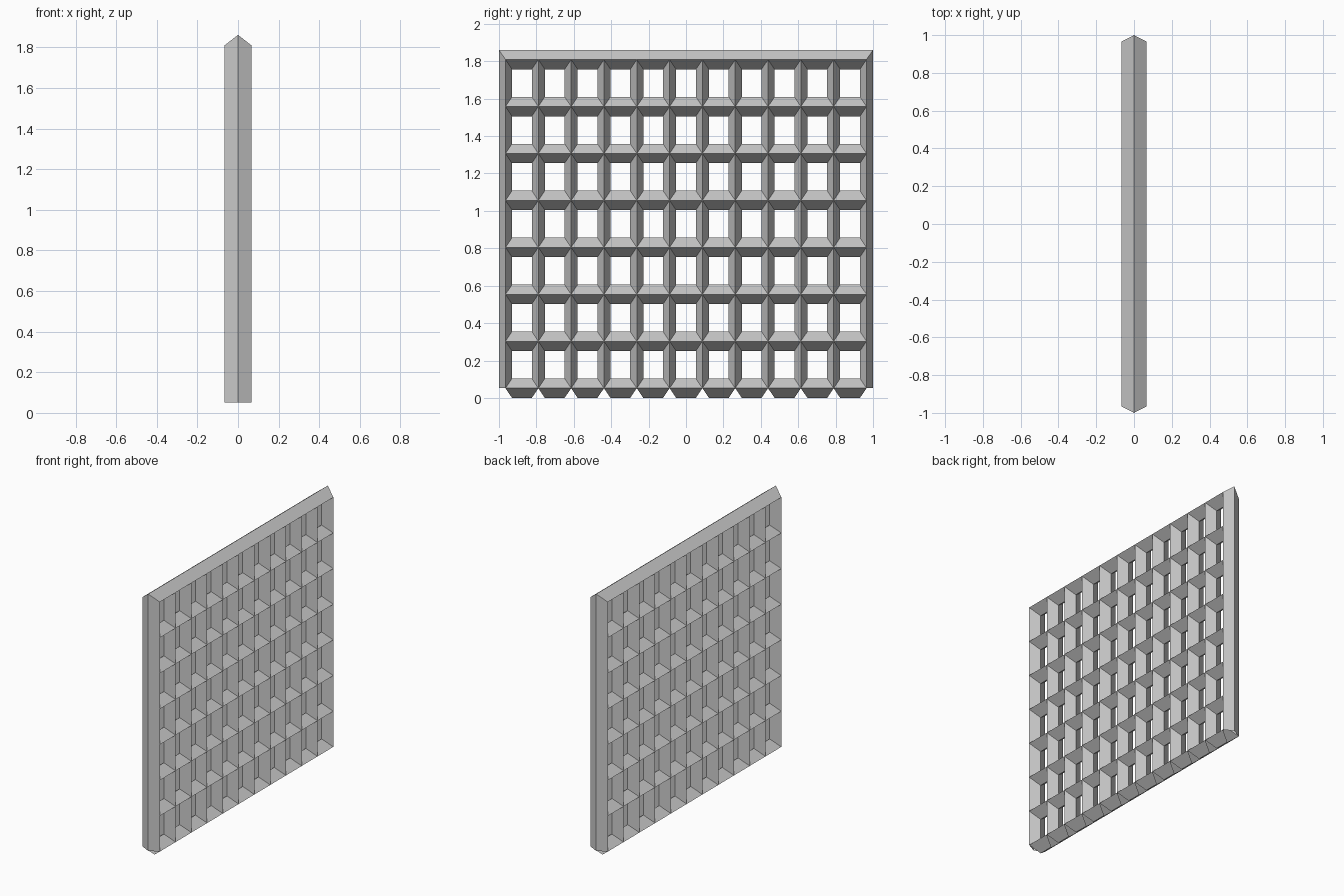
import bpy, bmesh
from mathutils import Vector

if "Cube" in bpy.data.objects:
    bpy.data.objects.remove(bpy.data.objects["Cube"])

COLS, ROWS = 11, 7
D = 0.067                 # half depth
IY, IZ = 0.035, 0.052     # bevel run of upright and cross bars
Y0, Z0 = -1 + IY, IZ      # first bar centre lines
CW, CH = 1.93 / COLS, 1.757 / ROWS
Y1, Z1 = Y0 + COLS * CW, Z0 + ROWS * CH


def quad(bm, pts, toward):
    """Add one flat face whose normal points along the given direction."""
    f = bm.faces.new([bm.verts.new(p) for p in pts])
    f.normal_update()
    if f.normal.dot(Vector(toward)) < 0:
        f.normal_flip()


def finish(bm, name):
    bmesh.ops.remove_doubles(bm, verts=bm.verts, dist=1e-4)
    mesh = bpy.data.meshes.new(name)
    bm.to_mesh(mesh)
    bm.free()
    bpy.context.collection.objects.link(bpy.data.objects.new(name, mesh))


def funnel(bm, y, z, s, sides):
    """Sloping sides of one opening, from rim (x = s*D) to the middle (x = 0)."""
    rim = [(y, z), (y + CW, z), (y + CW, z + CH), (y, z + CH)]
    mid = [(y + IY, z + IZ), (y + CW - IY, z + IZ),
           (y + CW - IY, z + CH - IZ), (y + IY, z + CH - IZ)]
    toward = [(0, 0, 1), (0, -1, 0), (0, 0, -1), (0, 1, 0)]
    for i in sides:
        j = (i + 1) % 4
        quad(bm, [(s * D, *rim[i]), (s * D, *rim[j]), (0, *mid[j]), (0, *mid[i])], toward[i])


# lattice of openings, plus the underside of the lowest bar
bm = bmesh.new()
for s in (-1, 1):
    for c in range(COLS):
        for r in range(ROWS):
            funnel(bm, Y0 + c * CW, Z0 + r * CH, s, range(4))
        funnel(bm, Y0 + c * CW, Z0 - CH, s, [2])
finish(bm, "lattice")

# outer faces of the top rail and the two end stiles, mitred at the top
bm = bmesh.new()
for s in (-1, 1):
    quad(bm, [(s * D, Y0, Z1), (s * D, Y1, Z1), (0, 1, Z1 + IZ), (0, -1, Z1 + IZ)], (0, 0, 1))
    for e in (-1, 1):
        quad(bm, [(s * D, e * Y1, Z0), (s * D, e * Y1, Z1), (0, e, Z1 + IZ), (0, e, Z0)], (0, e, 0))
finish(bm, "outer_frame")
